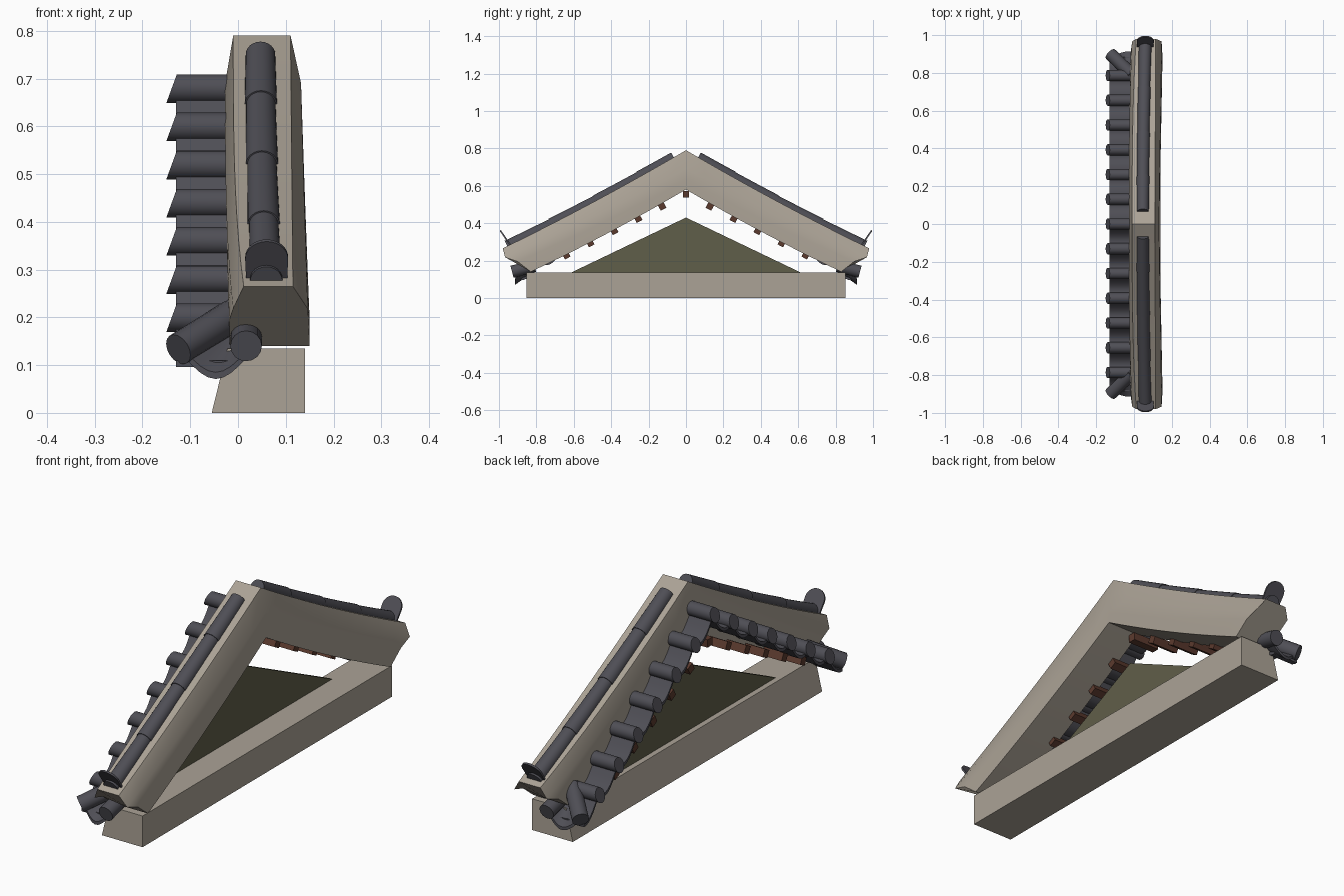
import bpy, bmesh, math
from mathutils import Vector, Matrix

if "Cube" in bpy.data.objects:
    bpy.data.objects.remove(bpy.data.objects["Cube"])


def material(name, rgb):
    m = bpy.data.materials.new(name)
    m.diffuse_color = (*rgb, 1)
    m.use_nodes = True
    m.node_tree.nodes["Principled BSDF"].inputs["Base Color"].default_value = m.diffuse_color
    return m


PLASTER = material("warm_grey_plaster", (0.41, 0.365, 0.305))
TILE = material("dark_slate_tile", (0.078, 0.077, 0.092))
WOOD = material("brown_wood", (0.105, 0.042, 0.027))
OLIVE = material("olive_panel", (0.118, 0.113, 0.068))


def loft(name, rings, mat, caps=True, smooth=True):
    """Skin closed rings of points into one solid."""
    bm = bmesh.new()
    loops = [[bm.verts.new(p) for p in r] for r in rings]
    n = len(loops[0])
    for a, b in zip(loops, loops[1:]):
        for i in range(n):
            j = (i + 1) % n
            bm.faces.new((a[i], a[j], b[j], b[i]))
    if caps:
        bm.faces.new(loops[0][::-1])
        bm.faces.new(loops[-1])
    bmesh.ops.recalc_face_normals(bm, faces=bm.faces)
    me = bpy.data.meshes.new(name)
    bm.to_mesh(me)
    bm.free()
    me.materials.append(mat)
    ob = bpy.data.objects.new(name, me)
    bpy.context.collection.objects.link(ob)
    if smooth:
        bpy.ops.object.select_all(action='DESELECT')
        bpy.context.view_layer.objects.active = ob
        ob.select_set(True)
        bpy.ops.object.shade_smooth_by_angle(angle=math.radians(35))
    return ob


def rod(name, a, b, r, mat, sides=16):
    """Round tile between two points."""
    a, b = Vector(a), Vector(b)
    q = (b - a).to_track_quat('Z', 'Y')
    circle = [q @ Vector((r * math.cos(t), r * math.sin(t), 0))
              for t in (2 * math.pi * i / sides for i in range(sides))]
    return loft(name, [[a + c for c in circle], [b + c for c in circle]], mat)


def lerp(a, b, t):
    return a + (b - a) * t


# Base beam with a sloping back face
section = [(-0.055, 0), (0.14, 0), (0.14, 0.135), (-0.022, 0.135)]
loft("base_beam", [[(x, y, z) for x, z in section] for y in (-0.853, 0.853)], PLASTER, smooth=False)

# Gable panel
tri = [(-0.62, 0.133), (0.62, 0.133), (0, 0.43)]
loft("gable_panel", [[(x, y, z) for y, z in tri] for x in (0.002, 0.02)], OLIVE, smooth=False)

# Bargeboard: levels from top to bottom = ridge z, eave (y, z), left x and right x at ridge and eave
LEVELS = [
    (0.79, 0.98, 0.265, (-0.01, 0.012), (0.11, 0.115)),
    (0.69, 0.967, 0.218, (-0.027, -0.01), (0.132, 0.146)),
    (0.63, 0.90, 0.195, (-0.025, -0.018), (0.134, 0.15)),
    (0.58, 0.83, 0.14, (-0.022, -0.018), (0.134, 0.15)),
]


def sag(u):
    return 0.048 * u * (1 - u)


def board_ring(t):
    u, s = abs(t), (1 if t >= 0 else -1)
    left, right = [], []
    for z0, y1, z1, xl, xr in LEVELS:
        y, z = s * y1 * u, lerp(z0, z1, u) - sag(u)
        left.append((lerp(*xl, u ** 3), y, z))
        right.append((lerp(*xr, u), y, z))
    return left + right[::-1]


loft("bargeboard", [board_ring(i / 10) for i in range(-10, 11)], PLASTER)


def board_top(y):
    u = y / 0.98
    return Vector((0.047 + 0.013 * u * u, y, lerp(0.79, 0.265, u) - sag(u)))


# Verge tiles along the bargeboard, each closed by an upright end tile
edges = [0.065, 0.25, 0.48, 0.72, 0.955]
for s, side in ((1, "back"), (-1, "front")):
    flip = Matrix.Diagonal((1, s, 1))
    for k in range(4):
        rings = []
        for f, r in ((0, 0.031), (0.5, 0.0325), (1, 0.034)):
            y = lerp(edges[k], edges[k + 1], f)
            c = board_top(y)
            d = (board_top(y + 0.01) - board_top(y - 0.01)).normalized()
            n = Vector((1, 0, 0)).cross(d).normalized()
            arc = [math.pi * i / 12 for i in range(13)]
            rings.append([flip @ (c + Vector((r * math.cos(a), 0, 0)) + n * r * math.sin(a) - n * 0.002)
                          for a in arc])
        loft(f"verge_tile_{side}_{k + 1}", rings, TILE)
    up = Vector((0, 0.055, 0.08)).normalized()
    out = Vector((0, up.z, -up.y))
    shape = [(-0.043, 0), (0.043, 0)]
    shape += [(0.045 * math.cos(a), 0.05 + 0.045 * math.sin(a)) for a in (math.pi * i / 14 for i in range(15))]
    foot = Vector((0.06, 0.936, 0.285))
    loft(f"verge_end_tile_{side}",
         [[flip @ (foot + Vector((p, 0, 0)) + up * v + out * w) for p, v in shape] for w in (0, 0.008)], TILE)

# Round cover tiles running out to the left side, with slanted ends
STEP, R = 0.131, 0.03


def row_z(y):
    return 0.679 - 0.61 * abs(y)


for k in range(-6, 7):
    y = k * STEP
    a = [2 * math.pi * i / 16 for i in range(16)]
    loft(f"cover_tile_{k + 7}",
         [[(-0.139 + 0.011 * math.sin(t), y + R * math.cos(t), row_z(y) + R * math.sin(t)) for t in a],
          [(-0.005, y + R * math.cos(t), row_z(y) + R * math.sin(t)) for t in a]], TILE)

# Hollow pan tiles between the cover tiles
rings = []
for i in range(-54, 55):
    y = i * STEP / 8
    z = row_z(y) - 0.042 * abs(math.sin(math.pi * i / 8))
    rings.append([(-0.13, y, z), (-0.01, y, z), (-0.01, y, z - 0.014), (-0.13, y, z - 0.014)])
loft("pan_tiles", rings, TILE)

# Eave corners: diagonal tile, end tile and the pan between them
for s, side in ((1, "back"), (-1, "front")):
    rod(f"corner_tile_{side}", (-0.01, s * 0.79, 0.205), (-0.125, s * 0.9, 0.133), 0.034, TILE)
    rod(f"eave_tile_{side}", (0.017, s * 0.81, 0.172), (0.017, s * 0.93, 0.14), 0.033, TILE)
    rings = []
    for i in range(9):
        t = i / 8
        b = math.sin(math.pi * t)
        o = Vector((lerp(-0.11, 0.017, t), s * (lerp(0.89, 0.91, t) + 0.012 * b), 0.128 - 0.043 * b))
        n = Vector((lerp(-0.03, 0.017, t), s * 0.81, 0.18 - 0.02 * b))
        d = Vector((0, 0, -0.014))
        rings.append([o, n, n + d, o + d])
    loft(f"corner_pan_{side}", rings, TILE)

# Rafter ends under the bargeboard
for k in range(-5, 6):
    y = k * 0.128
    z = 0.555 - 0.51 * abs(y)
    a = -math.copysign(math.radians(28), k) if k else 0
    h = 0.017
    sq = [(p * math.cos(a) - q * math.sin(a), p * math.sin(a) + q * math.cos(a))
          for p, q in ((-h, -h), (h, -h), (h, h), (-h, h))]
    loft(f"rafter_{k + 6}", [[(x, y + p, z + q) for p, q in sq] for x in (-0.115, 0.012)], WOOD, smooth=False)
